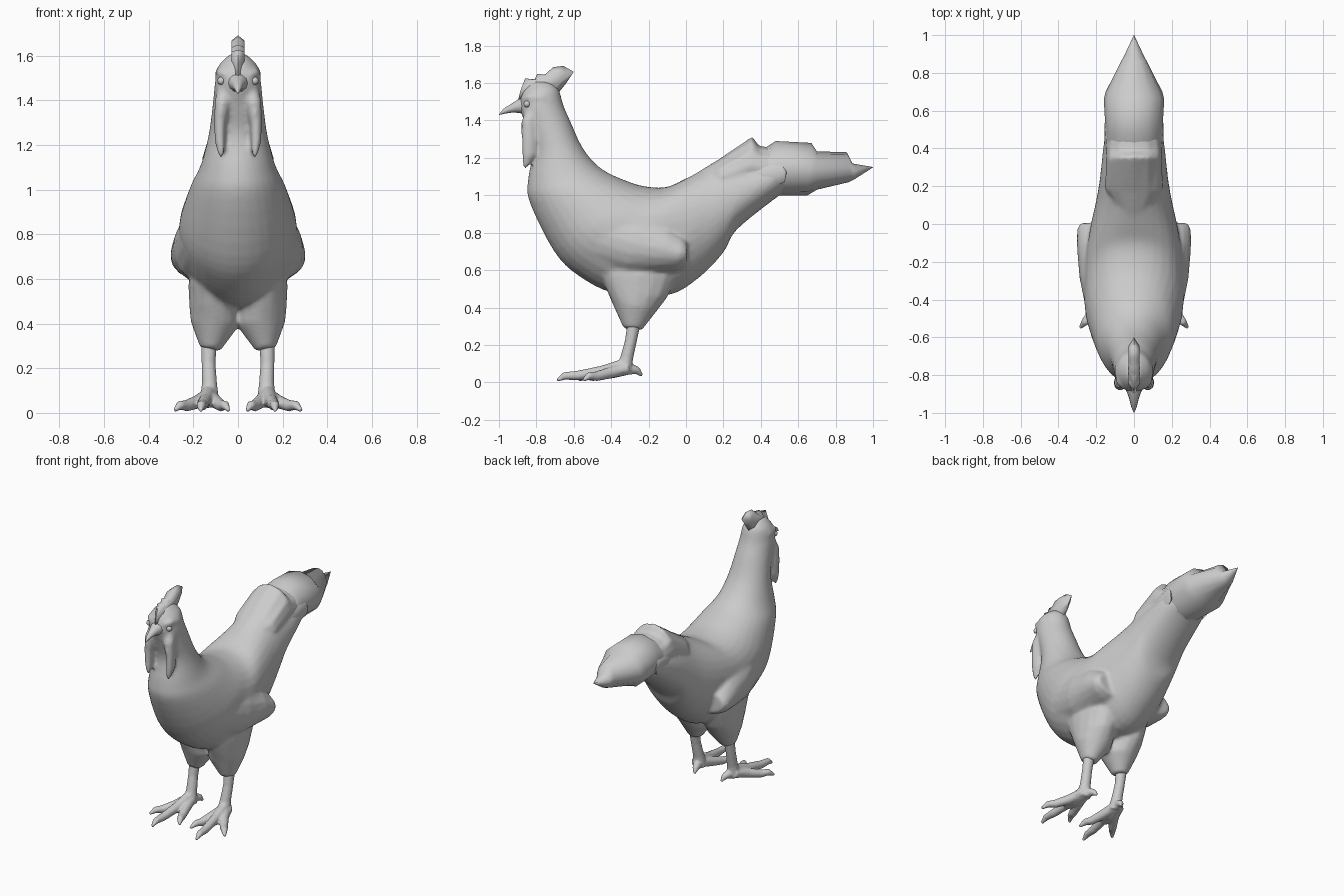
import bpy, bmesh, math
from mathutils import Vector

grey = bpy.data.materials.new("plain grey")
grey.diffuse_color = (0.6, 0.6, 0.6, 1)


def finish(name, bm, angle=40):
    bmesh.ops.recalc_face_normals(bm, faces=bm.faces)
    me = bpy.data.meshes.new(name)
    bm.to_mesh(me)
    bm.free()
    me.materials.append(grey)
    ob = bpy.data.objects.new(name, me)
    bpy.context.collection.objects.link(ob)
    bpy.ops.object.select_all(action='DESELECT')
    ob.select_set(True)
    bpy.context.view_layer.objects.active = ob
    bpy.ops.object.shade_smooth_by_angle(angle=math.radians(angle))
    return ob


def loft(name, rings, n=16, angle=40):
    """Skin elliptical rings given as (centre, half axis u, half axis v)."""
    bm = bmesh.new()
    loops = []
    for c, u, v in rings:
        loops.append([bm.verts.new(c + u * math.sin(2 * math.pi * i / n)
                                   + v * math.cos(2 * math.pi * i / n)) for i in range(n)])
    for a, b in zip(loops, loops[1:]):
        for i in range(n):
            j = (i + 1) % n
            bm.faces.new((a[i], a[j], b[j], b[i]))
    bm.faces.new(loops[0][::-1])
    bm.faces.new(loops[-1])
    return finish(name, bm, angle)


def smooth_steps(rows, k):
    """Catmull-Rom interpolation between rows of numbers."""
    out = []
    for i in range(len(rows) - 1):
        a, b, c, d = (rows[max(i - 1, 0)], rows[i], rows[i + 1], rows[min(i + 2, len(rows) - 1)])
        for t in (j / k for j in range(k)):
            out.append([0.5 * (2 * q + (r - p) * t + (2 * p - 5 * q + 4 * r - s) * t * t
                               + (3 * q - p - 3 * r + s) * t ** 3)
                        for p, q, r, s in zip(a, b, c, d)])
    return out + [rows[-1]]


def profile_loft(name, sections, n=16, angle=40, k=1):
    """Sections: lower (y, z), upper (y, z), half width."""
    rings = []
    for y0, z0, y1, z1, w in smooth_steps(sections, k):
        p, q = Vector((0, y0, z0)), Vector((0, y1, z1))
        rings.append(((p + q) / 2, Vector((w, 0, 0)), (q - p) / 2))
    return loft(name, rings, n, angle)


def tube(name, pts, radii, s=1, n=10, angle=50):
    """Sweep an ellipse along a path, s=-1 mirrors it to the other side."""
    P = [Vector((x * s, y, z)) for x, y, z in pts]
    rings = []
    for i, p in enumerate(P):
        t = (P[min(i + 1, len(P) - 1)] - P[max(i - 1, 0)]).normalized()
        side = Vector((1, 0, 0))
        u = (side - t * side.dot(t)).normalized()
        r = radii[i] if isinstance(radii[i], tuple) else (radii[i], radii[i])
        rings.append((p, u * r[0], t.cross(u) * r[1]))
    return loft(name, rings, n, angle)


def blend(parts, voxel, rounds):
    """Fuse overlapping parts into one soft continuous skin."""
    bpy.ops.object.select_all(action='DESELECT')
    for p in parts:
        p.select_set(True)
    bpy.context.view_layer.objects.active = parts[0]
    bpy.ops.object.join()
    m = parts[0].modifiers.new("fuse", 'REMESH')
    m.mode, m.voxel_size, m.use_smooth_shade = 'VOXEL', voxel, True
    m = parts[0].modifiers.new("soften", 'SMOOTH')
    m.factor, m.iterations = 0.5, rounds


# Head, neck, breast, belly and rump
skin = [profile_loft("body", [
    (-0.83, 1.61, -0.72, 1.605, 0.035), (-0.875, 1.545, -0.68, 1.565, 0.088),
    (-0.89, 1.47, -0.655, 1.48, 0.104), (-0.855, 1.37, -0.62, 1.40, 0.113),
    (-0.82, 1.24, -0.55, 1.25, 0.132), (-0.845, 1.08, -0.45, 1.14, 0.167),
    (-0.835, 0.96, -0.30, 1.07, 0.212), (-0.705, 0.70, -0.20, 1.045, 0.257),
    (-0.575, 0.57, -0.10, 1.045, 0.264), (-0.38, 0.475, 0.0, 1.09, 0.257),
    (-0.10, 0.465, 0.10, 1.14, 0.227), (0.07, 0.56, 0.16, 1.17, 0.202),
    (0.20, 0.695, 0.26, 1.20, 0.182), (0.27, 0.815, 0.37, 1.20, 0.172),
    (0.48, 0.985, 0.48, 1.20, 0.152), (0.54, 1.02, 0.53, 1.17, 0.12)], n=32, k=4)]

# Feathers covering the root of the tail
skin.append(profile_loft("tail_cover_feathers", [
    (0.07, 1.05, 0.04, 1.11, 0.07), (0.20, 1.0, 0.17, 1.19, 0.155),
    (0.33, 1.0, 0.355, 1.315, 0.15), (0.42, 1.03, 0.39, 1.265, 0.15),
    (0.54, 1.06, 0.52, 1.25, 0.13)], n=12))

# Tail plume with stepped feather ends
profile_loft("tail_plume", [
    (0.20, 0.87, 0.12, 1.10, 0.10), (0.36, 0.96, 0.37, 1.22, 0.15),
    (0.50, 1.00, 0.48, 1.29, 0.15), (0.65, 1.0, 0.67, 1.28, 0.16),
    (0.70, 1.03, 0.70, 1.235, 0.15), (0.87, 1.07, 0.86, 1.23, 0.066),
    (0.90, 1.085, 0.89, 1.17, 0.05), (1.0, 1.149, 1.0, 1.151, 0.001)], n=12, angle=70)

for s, tag in ((1, "left"), (-1, "right")):
    # Loose feather tips along the tail
    tube(tag + "_upper_tail_feather",
         [(0.10, 0.25, 1.08), (0.125, 0.42, 1.10), (0.143, 0.52, 1.12), (0.155, 0.535, 1.12)],
         [(0.03, 0.06), (0.03, 0.07), (0.014, 0.05), (0.003, 0.01)], s, 8, 60)

    # Folded wing swelling out of the flank and ending in a blunt edge
    skin.append(tube(tag + "_wing",
         [(0.09, -0.60, 0.84), (0.10, -0.45, 0.80), (0.10, -0.28, 0.745),
          (0.10, -0.12, 0.715), (0.10, -0.03, 0.69), (0.10, 0.005, 0.69)],
         [(0.11, 0.10), (0.155, 0.19), (0.19, 0.19), (0.203, 0.15),
          (0.203, 0.11), (0.185, 0.085)], s, 20))

    # Feathered thigh
    skin.append(tube(tag + "_thigh",
         [(0.12, -0.25, 0.74), (0.113, -0.255, 0.58), (0.107, -0.26, 0.475),
          (0.104, -0.272, 0.40), (0.125, -0.285, 0.285)],
         [(0.07, 0.18), (0.11, 0.21), (0.111, 0.165), (0.109, 0.12), (0.046, 0.05)], s, 16))

    # Brow ridge over the eye
    skin.append(tube(tag + "_brow",
         [(0.05, -0.875, 1.515), (0.076, -0.84, 1.525), (0.084, -0.77, 1.52), (0.08, -0.72, 1.50)],
         [0.01, 0.02, 0.022, 0.01], s, 8))

    # Hanging wattle, broad at the cheek and pointed below
    skin.append(tube(tag + "_wattle",
         [(0.060, -0.82, 1.46), (0.070, -0.842, 1.39), (0.081, -0.84, 1.30),
          (0.081, -0.84, 1.22), (0.077, -0.855, 1.175), (0.075, -0.86, 1.14)],
         [(0.03, 0.03), (0.036, 0.04), (0.027, 0.04), (0.024, 0.038), (0.017, 0.023), 0.008],
         s, 12))

    # Shank and clawed toes
    foot = [tube(tag + "_foot",
         [(0.13, -0.275, 0.33), (0.132, -0.295, 0.22), (0.128, -0.317, 0.13), (0.128, -0.335, 0.05)],
         [0.037, 0.032, 0.035, 0.046], s),
        tube(tag + "_foot_pad", [(0.13, -0.31, 0.075), (0.145, -0.40, 0.052), (0.152, -0.47, 0.04)],
         [(0.045, 0.035), (0.058, 0.032), (0.03, 0.02)], s)]
    toes = {
        "middle_toe": [(0.13, -0.31, 0.10), (0.145, -0.45, 0.058), (0.16, -0.58, 0.036),
                       (0.165, -0.65, 0.034), (0.167, -0.69, 0.01)],
        "outer_toe": [(0.135, -0.32, 0.075), (0.18, -0.41, 0.05), (0.23, -0.48, 0.032),
                      (0.26, -0.52, 0.034), (0.285, -0.55, 0.01)],
        "inner_toe": [(0.125, -0.32, 0.075), (0.10, -0.42, 0.05), (0.075, -0.50, 0.032),
                      (0.058, -0.54, 0.034), (0.04, -0.575, 0.01)],
        "hind_toe": [(0.128, -0.36, 0.075), (0.125, -0.32, 0.075), (0.115, -0.28, 0.068),
                     (0.108, -0.26, 0.062), (0.10, -0.235, 0.035)],
    }
    for toe, path in toes.items():
        foot.append(tube(tag + "_" + toe, path, [0.034, 0.031, 0.026, 0.021, 0.008], s, 10))
    blend(foot, 0.007, 3)

    # Eye
    bm = bmesh.new()
    bmesh.ops.create_uvsphere(bm, u_segments=12, v_segments=8, radius=0.018)
    bmesh.ops.translate(bm, verts=bm.verts, vec=(0.075 * s, -0.85, 1.488))
    finish(tag + "_eye", bm)

blend(skin, 0.011, 8)

# Hooked beak
tube("beak",
     [(0, -0.84, 1.48), (0, -0.895, 1.475), (0, -0.93, 1.465), (0, -0.97, 1.45), (0, -1.0, 1.43)],
     [(0.06, 0.055), (0.036, 0.036), (0.024, 0.023), (0.014, 0.014), 0.001], n=12, angle=70)

# Comb: thin notched rim thickening toward the middle
rim = [(-0.90, 1.50), (-0.885, 1.56), (-0.86, 1.625), (-0.81, 1.62), (-0.795, 1.65),
       (-0.755, 1.645), (-0.71, 1.685), (-0.655, 1.692), (-0.60, 1.66), (-0.64, 1.60),
       (-0.68, 1.55), (-0.78, 1.53)]
cy = sum(p[0] for p in rim) / len(rim)
cz = sum(p[1] for p in rim) / len(rim)
bm = bmesh.new()
edge = [bm.verts.new((0, y, z)) for y, z in rim]
for s in (1, -1):
    inner = [bm.verts.new((0.03 * s, y + (cy - y) * 0.3, z + (cz - z) * 0.3)) for y, z in rim]
    for i in range(len(rim)):
        j = (i + 1) % len(rim)
        bm.faces.new((edge[i], edge[j], inner[j], inner[i]))
    bm.faces.new(inner)
finish("comb", bm, 89)
